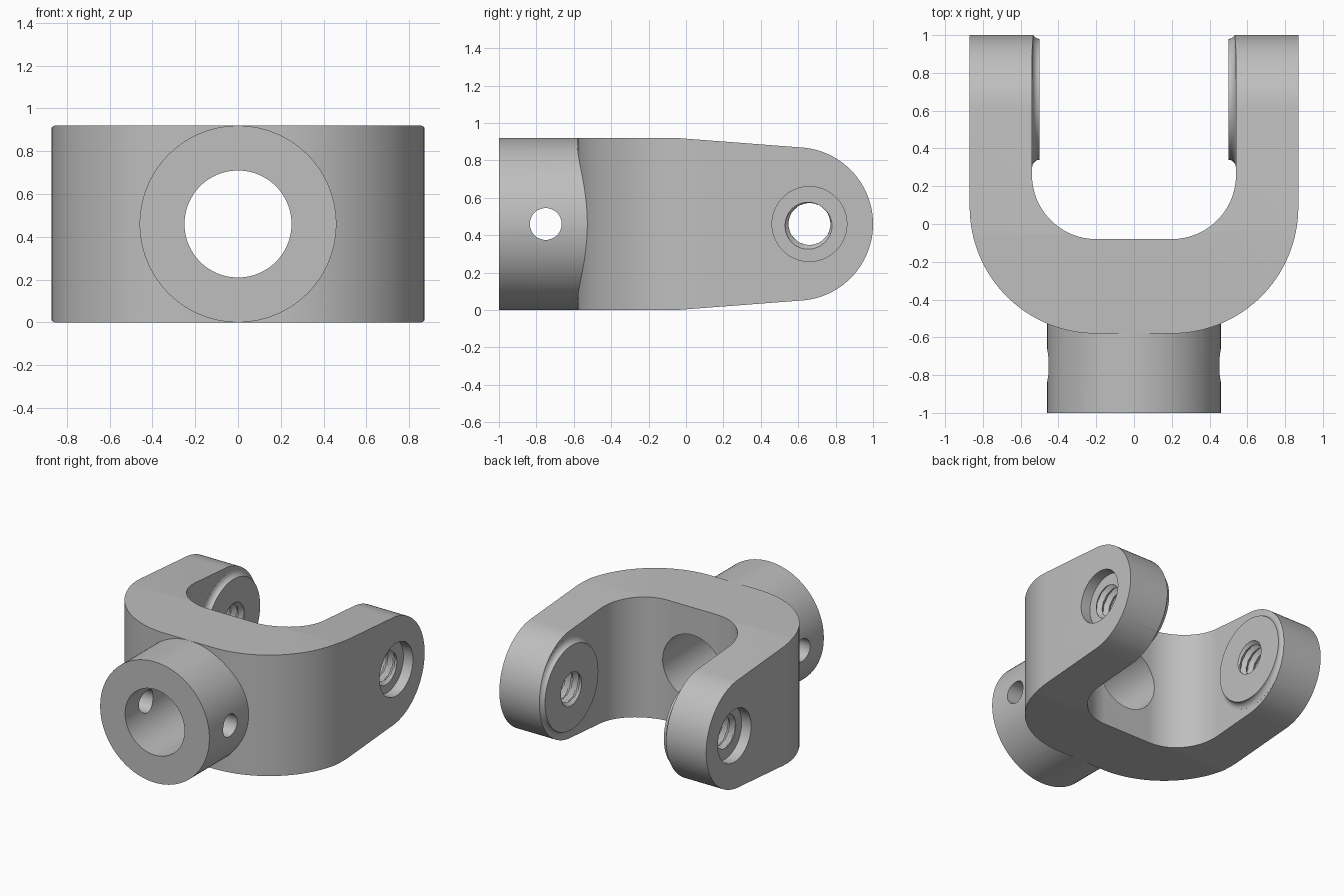
import bpy, bmesh
from math import sin, cos, pi, radians

cube = bpy.data.objects.get("Cube")
if cube:
    bpy.data.objects.remove(cube, do_unlink=True)

steel = bpy.data.materials.new("plain_grey")
steel.use_nodes = True
GREY = (0.52, 0.52, 0.52, 1)
steel.diffuse_color = GREY
steel.node_tree.nodes["Principled BSDF"].inputs["Base Color"].default_value = GREY

MID_Z = 0.46      # height of every bore axis
PIN_Y = 0.66      # pin axis through the arms
PITCH = 0.06


def finish(name, bm):
    bmesh.ops.recalc_face_normals(bm, faces=bm.faces)
    mesh = bpy.data.meshes.new(name)
    bm.to_mesh(mesh)
    bm.free()
    mesh.materials.append(steel)
    obj = bpy.data.objects.new(name, mesh)
    bpy.context.collection.objects.link(obj)
    return obj


def prism(name, outline, offset):
    """Close an outline of 3D points and extrude it."""
    bm = bmesh.new()
    face = bm.faces.new([bm.verts.new(p) for p in outline])
    new = bmesh.ops.extrude_face_region(bm, geom=[face])["geom"]
    bmesh.ops.translate(bm, vec=offset, verts=[v for v in new if isinstance(v, bmesh.types.BMVert)])
    return finish(name, bm)


def lathe(name, profile, axis, y=0, seg=96, groove=0):
    """Revolve (along, radius) points round x or y; groove adds a helical thread."""
    bm = bmesh.new()
    rows = []
    for along, radius in profile:
        row = []
        for i in range(seg):
            t = 2 * pi * i / seg
            phase = (along / PITCH - i / seg) % 1
            r = radius + groove * (1 - abs(2 * phase - 1))
            u, z = r * cos(t), MID_Z + r * sin(t)
            row.append(bm.verts.new((along, y + u, z) if axis == "x" else (u, along, z)))
        rows.append(row)
    for a, b in zip(rows, rows[1:]):
        for i in range(seg):
            j = (i + 1) % seg
            bm.faces.new((a[i], a[j], b[j], b[i]))
    bm.faces.new(rows[0])
    bm.faces.new(rows[-1])
    return finish(name, bm)


def combine(target, tool, operation):
    mod = target.modifiers.new("combine", "BOOLEAN")
    mod.operation, mod.object, mod.solver = operation, tool, "EXACT"
    bpy.context.view_layer.objects.active = target
    bpy.ops.object.modifier_apply(modifier=mod.name)
    bpy.data.objects.remove(tool, do_unlink=True)


def arc(cx, cy, r, start, end, n=32):
    angles = [radians(start + (end - start) * i / n) for i in range(n + 1)]
    return [(cx + r * cos(a), cy + r * sin(a)) for a in angles]


# U-shaped fork seen from above, made taller than needed
outer = [(0.87, 1.1)] + arc(0.2, 0.09, 0.67, 0, -90)
inner = arc(0.2, 0.26, 0.34, -90, 0) + [(0.54, 1.1)]
half = [(-x, y) for x, y in reversed(outer)]
inner_left = [(-x, y) for x, y in reversed(inner)]
outline = outer + half + inner_left + inner
yoke = prism("yoke", [(x, y, -0.1) for x, y in outline], (0, 0, 1.2))

# Raised pin bosses with a concave fillet on the inner arm walls
for side in (1, -1):
    fillet = [(0.5 + 0.04 * sin(t), 0.365 - 0.045 * cos(t))
              for t in (radians(12 * i) for i in range(8))]
    boss = [(side * x, r) for x, r in fillet + [(0.6, 0.37)]]
    combine(yoke, lathe("boss", boss, "x", PIN_Y), "UNION")

# Tapered, round-ended side silhouette trims the arms
tip = arc(0.59, MID_Z, 0.41, 86, -86, 64)
side_shape = [(-0.7, 0.92), (-0.05, 0.92)] + tip + [(-0.05, 0), (-0.7, 0)]
combine(yoke, prism("side_trim", [(-1, y, z) for y, z in side_shape], (2, 0, 0)), "INTERSECT")

# Neck with its bore and cross pin hole
combine(yoke, lathe("neck", [(-1, 0.4595), (-0.3, 0.4595)], "y"), "UNION")
combine(yoke, lathe("bore", [(-1.1, 0.25), (0.2, 0.25)], "y"), "DIFFERENCE")
combine(yoke, lathe("cross_hole", [(-0.6, 0.085), (0.6, 0.085)], "x", -0.75, 48), "DIFFERENCE")

# Counterbored, threaded pin holes
for side in (1, -1):
    combine(yoke, lathe("counterbore", [(side * 0.79, 0.2), (side, 0.2)], "x", PIN_Y), "DIFFERENCE")
    step = PITCH / 12
    rows = [(side * (0.453 + step * i), 0.111) for i in range(75)]
    combine(yoke, lathe("thread", rows, "x", PIN_Y, 48, 0.028), "DIFFERENCE")

bpy.ops.object.select_all(action="DESELECT")
yoke.select_set(True)
bpy.context.view_layer.objects.active = yoke
bpy.ops.object.shade_smooth_by_angle(angle=radians(30))
